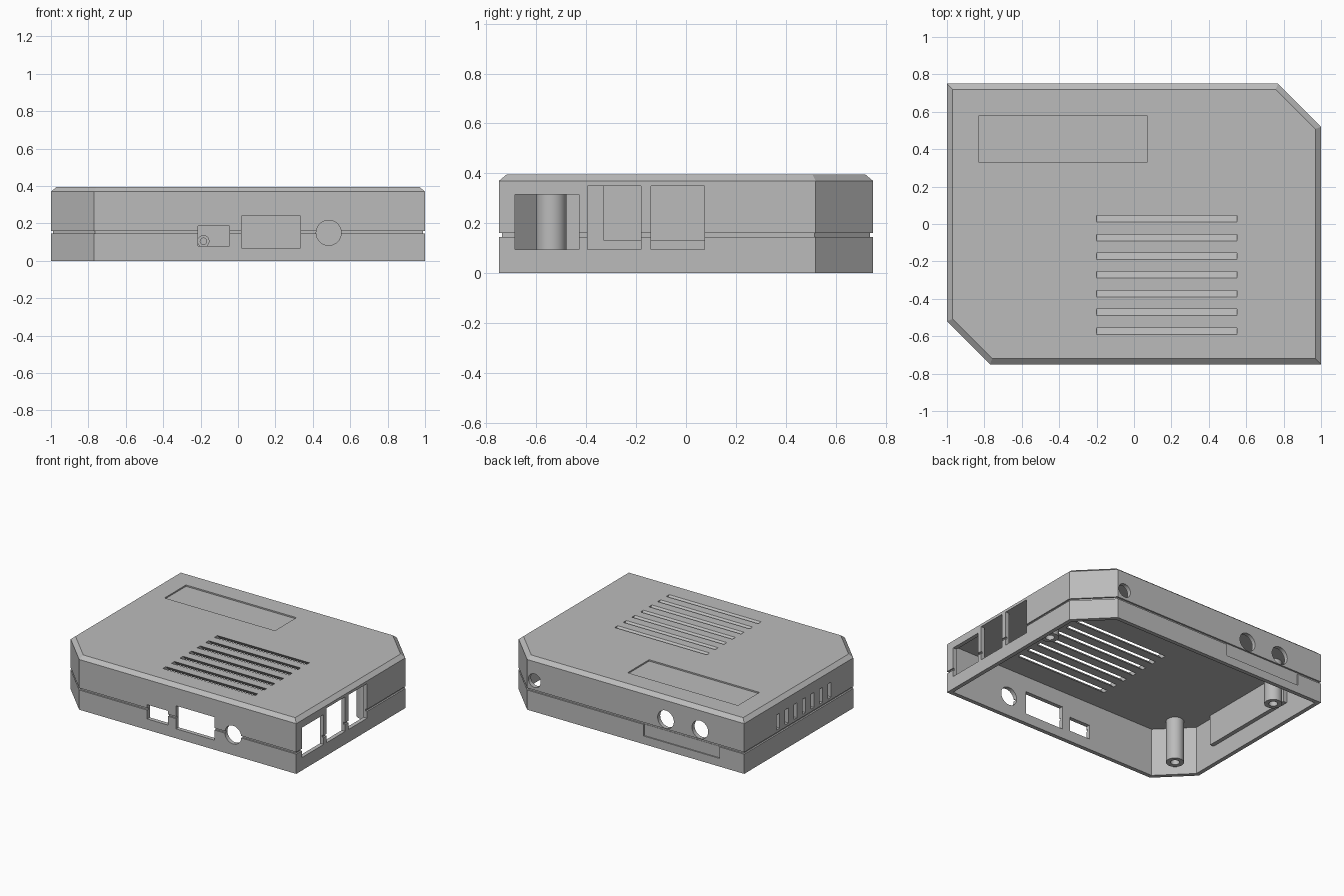
import bpy, bmesh, math
from mathutils import Matrix, Vector

if "Cube" in bpy.data.objects:
    bpy.data.objects.remove(bpy.data.objects["Cube"], do_unlink=True)

grey = bpy.data.materials.new("plain_grey")
grey.use_nodes = True
grey.diffuse_color = (0.5, 0.5, 0.5, 1)
grey.node_tree.nodes["Principled BSDF"].inputs["Base Color"].default_value = (0.5, 0.5, 0.5, 1)

WALL, TOP, CEILING = 0.03, 0.395, 0.355


def finish(bm, name):
    bmesh.ops.recalc_face_normals(bm, faces=bm.faces)
    mesh = bpy.data.meshes.new(name)
    bm.to_mesh(mesh)
    bm.free()
    mesh.materials.append(grey)
    obj = bpy.data.objects.new(name, mesh)
    bpy.context.collection.objects.link(obj)
    return obj


def loft(name, loops):
    """Skin a stack of equal-length point loops and cap both ends."""
    bm = bmesh.new()
    rings = [[bm.verts.new(p) for p in loop] for loop in loops]
    n = len(rings[0])
    for a, b in zip(rings, rings[1:]):
        for i in range(n):
            j = (i + 1) % n
            bm.faces.new((a[i], a[j], b[j], b[i]))
    bm.faces.new(rings[0])
    bm.faces.new(rings[-1])
    return finish(bm, name)


def outline(inset, z):
    """Case plan with two opposite corners cut off."""
    h, v, s = 1 - inset, 0.75 - inset, 1.52 - inset * math.sqrt(2)
    half = [(h, -v), (h, s - h), (s - v, v)]
    return [(x, y, z) for x, y in half + [(-x, -y) for x, y in half]]


def box(name, x, y, z):
    return loft(name, [[(x[0], y[0], h), (x[1], y[0], h), (x[1], y[1], h), (x[0], y[1], h)] for h in z])


def cylinder(name, r, depth, centre, along_y=False):
    bm = bmesh.new()
    turn = Matrix.Rotation(math.pi / 2, 4, "X") if along_y else Matrix()
    bmesh.ops.create_cone(bm, cap_ends=True, segments=40, radius1=r, radius2=r, depth=depth,
                          matrix=Matrix.Translation(Vector(centre)) @ turn)
    return finish(bm, name)


def activate(obj):
    bpy.ops.object.select_all(action="DESELECT")
    obj.select_set(True)
    bpy.context.view_layer.objects.active = obj


def cut(obj, cutter):
    mod = obj.modifiers.new("cut", "BOOLEAN")
    mod.operation, mod.solver, mod.object = "DIFFERENCE", "EXACT", cutter
    activate(obj)
    bpy.ops.object.modifier_apply(modifier=mod.name)
    bpy.data.objects.remove(cutter, do_unlink=True)


# Shell with seam groove and bevelled lid, hollow and open below
case = loft("case_shell", [outline(d, z) for d, z in (
    (0, 0), (0, 0.145), (0.012, 0.145), (0.012, 0.16), (0, 0.16), (0, 0.37), (WALL, TOP))])
cut(case, loft("hollow", [outline(WALL, -0.1), outline(WALL, CEILING)]))

# Front ports
front, back = (-0.85, -0.68), (0.68, 0.85)
cut(case, box("small_port", (-0.215, -0.045), front, (0.08, 0.185)))
cut(case, box("wide_port", (0.02, 0.335), front, (0.07, 0.24)))
cut(case, cylinder("round_port", 0.067, 0.2, (0.485, -0.75, 0.15), True))

# Side ports
for y, top in (((-0.685, -0.43), 0.315), ((-0.395, -0.18), 0.35), ((-0.14, 0.075), 0.35)):
    cut(case, box("side_port", (0.93, 1.1), y, (0.095, top)))

# Back holes and the shallow step under the seam
for x, r in ((0.71, 0.05), (-0.36, 0.066), (-0.64, 0.066)):
    cut(case, cylinder("back_hole", r, 0.2, (x, 0.75, 0.23), True))
cut(case, box("back_step", (-0.8, -0.18), (0.741, 0.85), (0.06, 0.152)))

# Label recess and slanted louvres in the lid
cut(case, box("label_recess", (-0.83, 0.07), (0.33, 0.58), (TOP - 0.01, 0.5)))
for i in range(7):
    y = 0.01 - 0.1 * i
    section = [(y - 0.03, TOP + 0.03), (y + 0.005, TOP + 0.03),
               (y + 0.105, TOP - 0.07), (y + 0.07, TOP - 0.07)]
    cut(case, loft("louvre", [[(x, a, b) for a, b in section] for x in (-0.2, 0.55)]))

# Blind vents in the left-hand wall, backed by an inner panel
for i in range(7):
    y = 0.355 - 0.1 * i
    cut(case, box("vent", (-1.1, -0.975), (y - 0.018, y + 0.018), (0.18, 0.29)))
box("vent_backing", (-0.975, -0.94), (-0.33, 0.43), (0.13, CEILING + 0.005))

# Hollow screw posts hanging from the lid
posts = []
for x, y in ((-0.81, -0.54), (-0.81, 0.48), (0.9, 0.2)):
    post = cylinder("screw_post", 0.06, 0.32, (x, y, 0.2))
    cut(post, cylinder("bore", 0.03, 0.3, (x, y, 0.1)))
    posts.append(post)

# Small ring boss inside the back wall
boss = cylinder("back_boss", 0.032, 0.04, (-0.185, 0.705, 0.105), True)
cut(boss, cylinder("bore", 0.017, 0.04, (-0.185, 0.685, 0.105), True))

for obj in [case, boss] + posts:
    activate(obj)
    bpy.ops.object.shade_smooth_by_angle(angle=math.radians(25))
